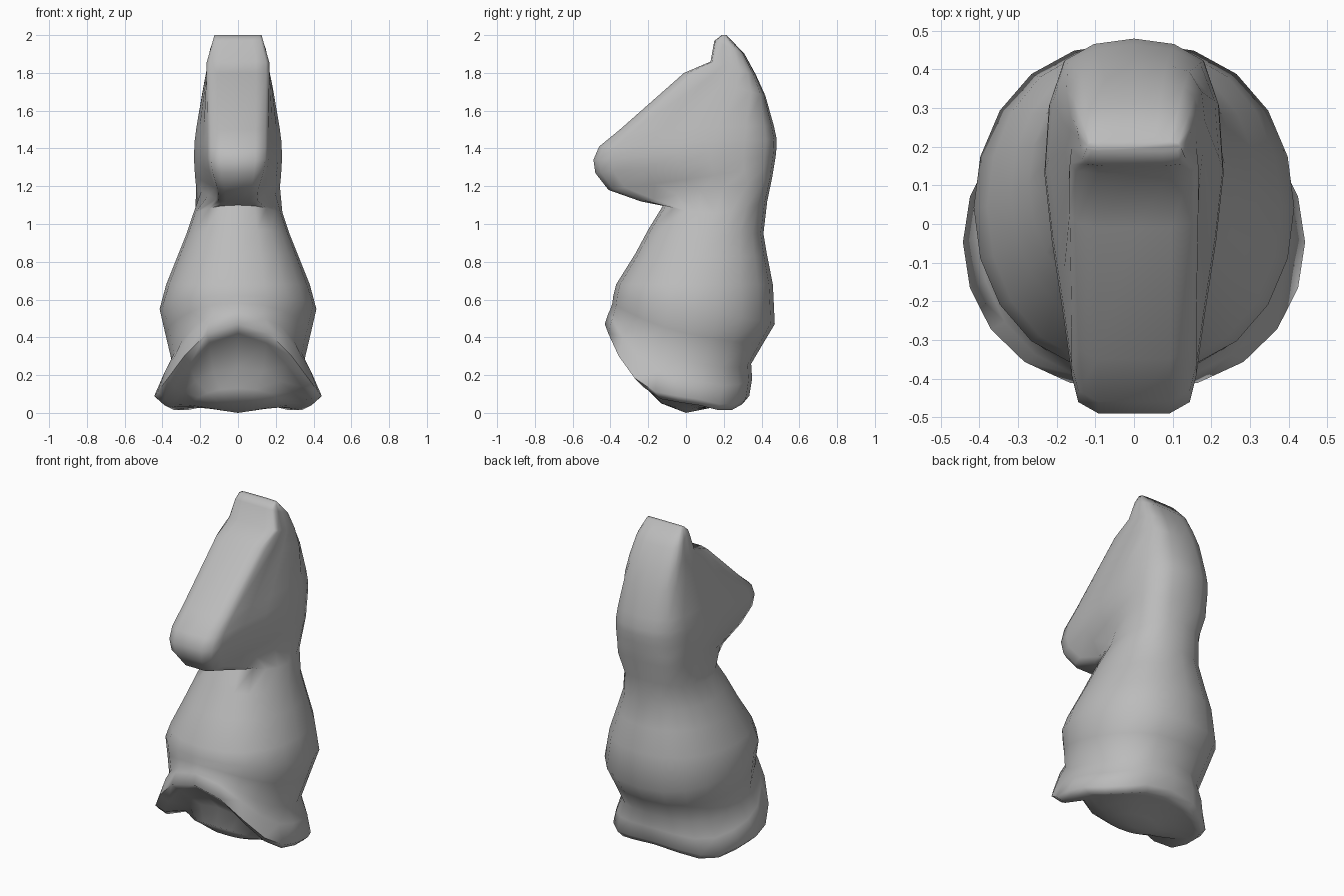
import bpy, bmesh, math

old = bpy.data.objects.get("Cube")
if old:
    bpy.data.objects.remove(old, do_unlink=True)

grey = bpy.data.materials.new("plain_grey")
grey.use_nodes = True
COLOUR = (0.5, 0.5, 0.5, 1)
grey.diffuse_color = COLOUR
grey.node_tree.nodes["Principled BSDF"].inputs["Base Color"].default_value = COLOUR

HALF = 10  # segments from front to back on one side


def round_half(yf, zf, yb, zb, zm, w, peak):
    """Half a full oval ring; its height dips at the side and peaks in front."""
    pts = []
    for i in range(HALF + 1):
        a = math.pi * i / HALF
        c, s = math.cos(a), max(0, math.sin(a))
        y = (yf + yb) / 2 + (yf - yb) / 2 * c
        rise = math.copysign(abs(c) ** peak, c)
        z = zm + (zf - zb) / 2 * rise + ((zf + zb) / 2 - zm) * rise * rise
        pts.append((w * s ** .84, y, z))
    return pts


def head_half(yf, zf, yb, zb, wf, wm):
    """Half a slanted head ring: flat face in front, wide cheek, rounded nape."""
    section = [(0, 0), (0, .6 * wf), (.03, .93 * wf), (.1, 1.04 * wf),
               (.28, .6 * wf + .4 * wm), (.46, .25 * wf + .75 * wm), (.64, wm),
               (.82, .95 * wm), (.94, .78 * wm), (.985, .45 * wm), (1, 0)]
    return [(x, yf + (yb - yf) * t, zf + (zb - zf) * t) for t, x in section]


# Skirt underside, rim and rounded body, from the bottom up
body = [
    (-.13, .05, .10, .02, .025, .15, 1),
    (-.21, .13, .20, .04, .04, .25, 1),
    (-.19, .24, .27, .05, .045, .35, 1.5),
    (-.37, .42, .31, .06, .055, .405, 2),
    (-.43, .47, .335, .09, .09, .443, 1.9),
    (-.41, .53, .35, .18, .19, .40, 1.5),
    (-.40, .55, .345, .26, .28, .352, 1.3),
    (-.39, .58, .41, .37, .42, .385, 1.1),
    (-.385, .62, .47, .47, .55, .415, 1),
    (-.37, .68, .46, .68, .68, .38, 1),
    (-.27, .84, .43, .83, .83, .32, 1),
    (-.20, .97, .41, .95, .95, .272, 1),
    (-.12, 1.10, .43, 1.12, 1.06, .235, 1),
]

# Jaw, muzzle, brow and crown
head = [
    (-.24, 1.12, .455, 1.24, .11, .222),
    (-.41, 1.18, .465, 1.30, .115, .228),
    (-.48, 1.27, .475, 1.36, .145, .232),
    (-.49, 1.34, .48, 1.41, .155, .232),
    (-.46, 1.41, .48, 1.45, .155, .23),
    (-.35, 1.50, .465, 1.52, .155, .22),
    (-.01, 1.80, .42, 1.68, .16, .184),
    (.13, 1.86, .37, 1.79, .16, .165),
    (.15, 1.97, .31, 1.90, .13, .148),
    (.19, 2.0, .215, 2.0, .12, .12),
]

halves = [round_half(*r) for r in body] + [head_half(*r) for r in head]

# Skin the mirrored rings into one closed surface
bm = bmesh.new()
rings = []
for half in halves:
    loop = half + [(-x, y, z) for x, y, z in half[-2:0:-1]]
    rings.append([bm.verts.new(p) for p in loop])
n = 2 * HALF
for lo, hi in zip(rings, rings[1:]):
    for i in range(n):
        j = (i + 1) % n
        bm.faces.new((lo[i], lo[j], hi[j], hi[i]))
foot = bm.verts.new((0, 0, 0))
for i in range(n):
    bm.faces.new((foot, rings[0][(i + 1) % n], rings[0][i]))
bm.faces.new(rings[-1])
bmesh.ops.remove_doubles(bm, verts=bm.verts, dist=.0005)
bmesh.ops.recalc_face_normals(bm, faces=bm.faces)

mesh = bpy.data.meshes.new("horse_chess_piece")
bm.to_mesh(mesh)
bm.free()
mesh.materials.append(grey)
piece = bpy.data.objects.new("horse_chess_piece", mesh)
bpy.context.collection.objects.link(piece)
bpy.context.view_layer.objects.active = piece
piece.select_set(True)
bpy.ops.object.shade_smooth_by_angle(angle=math.radians(80))
